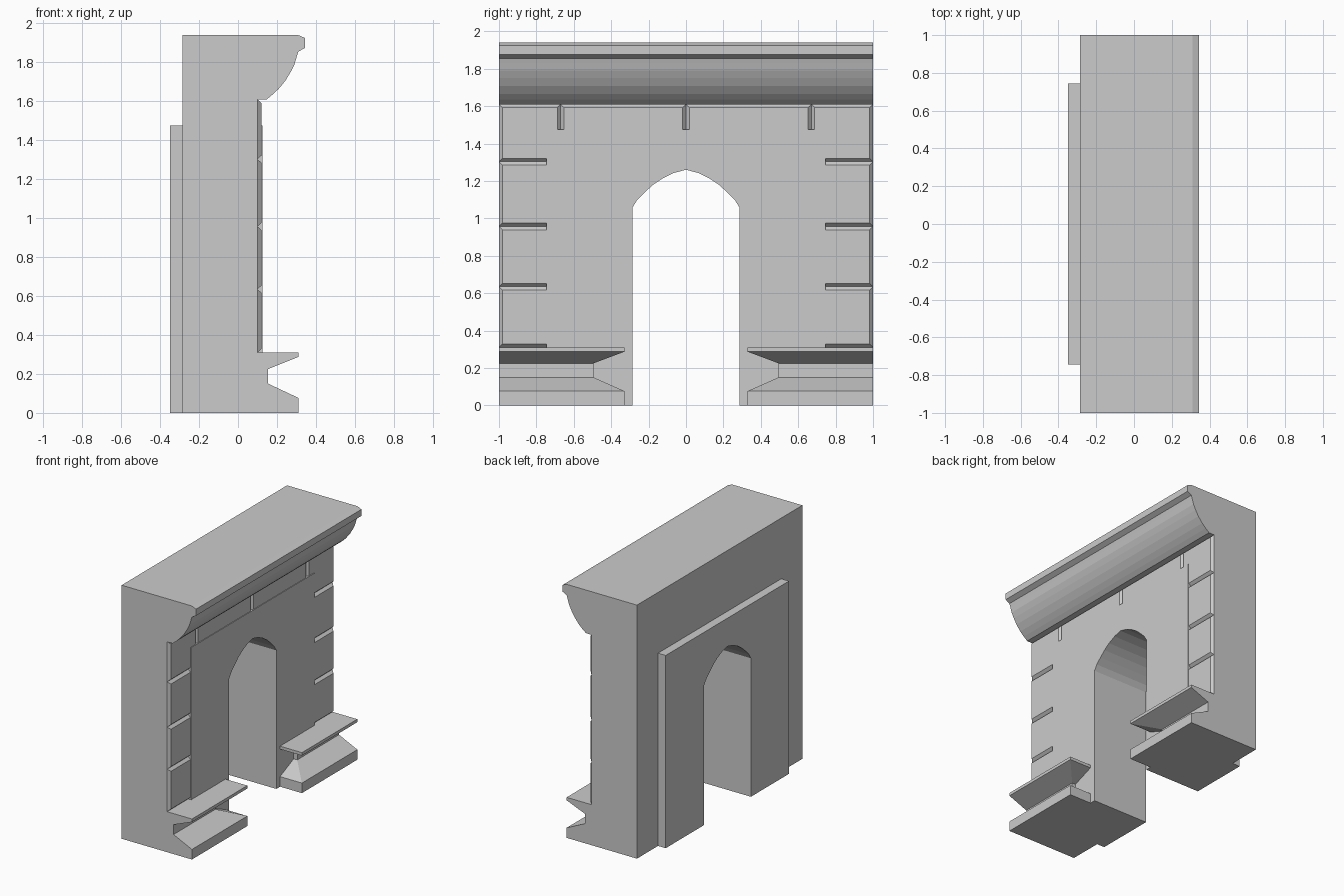
import bpy, bmesh
from mathutils import Vector

if "Cube" in bpy.data.objects:
    bpy.data.objects.remove(bpy.data.objects["Cube"])


def finish(name, bm):
    bmesh.ops.recalc_face_normals(bm, faces=bm.faces)
    me = bpy.data.meshes.new(name)
    bm.to_mesh(me)
    bm.free()
    ob = bpy.data.objects.new(name, me)
    bpy.context.collection.objects.link(ob)
    return ob


def extrude(name, points, step):
    """Extrude a closed outline by a vector."""
    bm = bmesh.new()
    face = bm.faces.new([bm.verts.new(p) for p in points])
    geom = bmesh.ops.extrude_face_region(bm, geom=[face])["geom"]
    verts = [v for v in geom if isinstance(v, bmesh.types.BMVert)]
    bmesh.ops.translate(bm, verts=verts, vec=Vector(step))
    return finish(name, bm)


def loft(name, rings):
    """Join four-sided rings, capping both ends."""
    bm = bmesh.new()
    loops = [[bm.verts.new(p) for p in r] for r in rings]
    for a, b in zip(loops, loops[1:]):
        for i in range(4):
            j = (i + 1) % 4
            bm.faces.new((a[i], a[j], b[j], b[i]))
    bm.faces.new(loops[0])
    bm.faces.new(loops[-1])
    return finish(name, bm)


def portal(name, x0, x1, half, top, opening):
    """Slab with a symmetric opening; opening runs from the floor to the middle."""
    inner = opening + [(-y, z) for y, z in reversed(opening) if y > 0]
    outline = [(-half, 0), (-half, top), (half, top), (half, 0)] + inner
    return extrude(name, [(x0, y, z) for y, z in outline], (x1 - x0, 0, 0))


# Wall body, its opening hidden within the door surround
portal("wall", -0.285, 0.097, 1, 1.61, [(0.5, 0), (0.5, 1.36)])

# Door surround with pointed arch
arch = [(0.285, 0), (0.285, 1.06), (0.26, 1.1), (0.22, 1.14), (0.175, 1.18),
        (0.125, 1.214), (0.065, 1.243), (0, 1.26)]
portal("door_surround", -0.35, 0.125, 0.745, 1.475, arch)

# Cornice across the top
cornice = [(-0.285, 1.61), (-0.285, 1.94), (0.31, 1.94), (0.345, 1.925),
           (0.345, 1.875), (0.31, 1.855), (0.302, 1.83), (0.29, 1.79),
           (0.27, 1.75), (0.245, 1.708), (0.21, 1.665), (0.178, 1.635),
           (0.147, 1.61)]
extrude("cornice", [(x, -1, z) for x, z in cornice], (0, 2, 0))


# Bevelled facing stones
def stone(y0, y1, z0, z1, c=0.018):
    def ring(x, d):
        return [(x, y0 + d, z0 + d), (x, y1 - d, z0 + d),
                (x, y1 - d, z1 - d), (x, y0 + d, z1 - d)]
    loft("facing_stone", [ring(0.08, 0), ring(0.1, 0), ring(0.12, c)])


rows = [0.31, 0.635, 0.957, 1.303, 1.61]
for z0, z1 in zip(rows[:3], rows[1:4]):
    stone(0.55, 1, z0, z1)
    stone(-1, -0.55, z0, z1)
columns = [-1, -0.67, 0, 0.67, 1]
for y0, y1 in zip(columns, columns[1:]):
    stone(y0, y1, rows[3], rows[4])

# Waisted plinths either side of the door: (front x, inner y, z)
plinth = [(0.31, 0.33, 0), (0.31, 0.33, 0.077), (0.155, 0.495, 0.15),
          (0.155, 0.495, 0.225), (0.31, 0.33, 0.287), (0.31, 0.33, 0.31)]
for side, s in (("left", -1), ("right", 1)):
    loft(side + "_plinth", [[(0.05, s * y, z), (x, s * y, z), (x, s, z), (0.05, s, z)]
                            for x, y, z in plinth])
